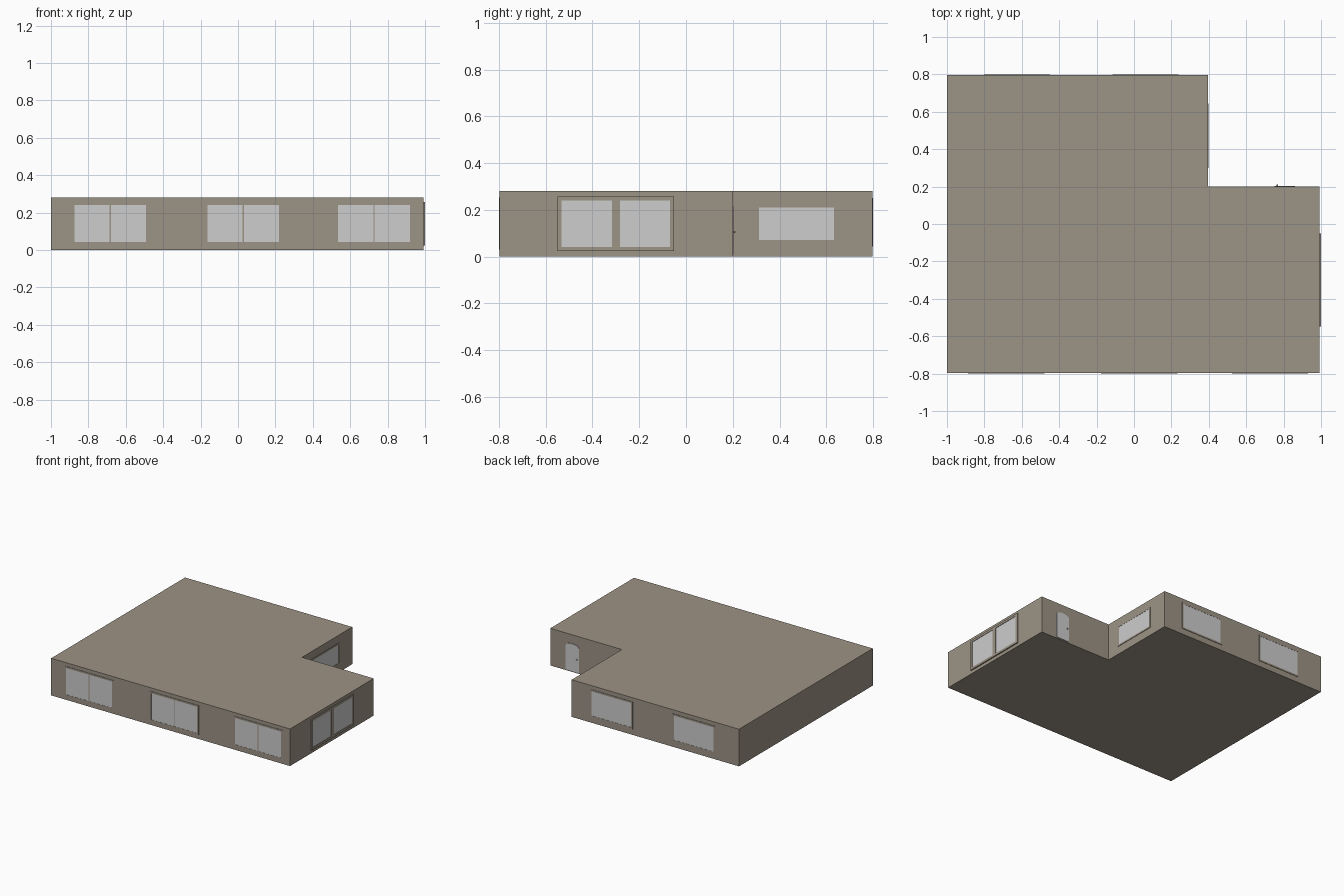
import bpy, bmesh, math
from mathutils import Vector

if "Cube" in bpy.data.objects:
    bpy.data.objects.remove(bpy.data.objects["Cube"])


def material(name, rgb):
    m = bpy.data.materials.new(name)
    m.diffuse_color = (*rgb, 1)
    m.use_nodes = True
    m.node_tree.nodes["Principled BSDF"].inputs["Base Color"].default_value = m.diffuse_color
    return m


WALL = material("taupe_wall", (0.335, 0.292, 0.235))
GLASS = material("light_grey_panel", (0.61, 0.61, 0.61))

X0, X1, Y0, Y1 = -1.0, 0.992, -0.797, 0.797
NX, NY, H = 0.395, 0.2, 0.28


def prism(name, points, offset, mat):
    """Extrude a closed outline along an offset vector."""
    bm = bmesh.new()
    face = bm.faces.new([bm.verts.new(p) for p in points])
    ext = bmesh.ops.extrude_face_region(bm, geom=[face])
    verts = [g for g in ext["geom"] if isinstance(g, bmesh.types.BMVert)]
    bmesh.ops.translate(bm, vec=offset, verts=verts)
    bmesh.ops.recalc_face_normals(bm, faces=bm.faces[:])
    me = bpy.data.meshes.new(name)
    bm.to_mesh(me)
    bm.free()
    me.materials.append(mat)
    ob = bpy.data.objects.new(name, me)
    bpy.context.collection.objects.link(ob)
    return ob


def on_wall(name, axis, wall, sign, outline, depth, mat):
    """Plate standing out from a wall; outline is (along, z)."""
    if axis == "y":
        pts, off = [(u, wall, z) for u, z in outline], (0, sign * depth, 0)
    else:
        pts, off = [(wall, u, z) for u, z in outline], (sign * depth, 0, 0)
    return prism(name, pts, Vector(off), mat)


def rect(u0, u1, z0, z1):
    return [(u0, z0), (u1, z0), (u1, z1), (u0, z1)]


def window(name, axis, wall, sign, panes, z0, z1, depth, b=0.012):
    """Frame bars and posts around slightly recessed panes."""
    a, c = panes[0][0], panes[-1][1]
    bars = [rect(a - b, c + b, z0 - b, z0), rect(a - b, c + b, z1, z1 + b)]
    edges = [a - b] + [e for p in panes for e in p] + [c + b]
    bars += [rect(edges[i], edges[i + 1], z0, z1) for i in range(0, len(edges), 2)]
    for bar in bars:
        on_wall(name + "_frame", axis, wall, sign, bar, depth, WALL)
    for p in panes:
        on_wall(name + "_pane", axis, wall, sign, rect(*p, z0, z1), depth * 0.6, GLASS)


# L-shaped building body
prism("house_body", [(X0, Y0, 0), (X1, Y0, 0), (X1, NY, 0), (NX, NY, 0),
                     (NX, Y1, 0), (X0, Y1, 0)], Vector((0, 0, H)), WALL)

# Three double windows on the front
for x in (-0.683, 0.028, 0.727):
    window("front_window", "y", Y0, -1, [(x - 0.192, x - 0.003), (x + 0.003, x + 0.192)],
           0.042, 0.241, 0.003)

# Double window on the right side
window("side_window", "x", X1, 1, [(-0.532, -0.316), (-0.282, -0.068)],
       0.042, 0.241, 0.008, 0.017)

# Wide windows on the back and in the notch
for x in (0.062, -0.625):
    window("back_window", "y", Y1, 1, [(x - 0.165, x + 0.165)], 0.055, 0.238, 0.003)
window("notch_window", "x", NX, 1, [(0.312, 0.632)], 0.072, 0.21, 0.003)

# Door with rounded top in the notch
cx, w, spring, rise = 0.806, 0.055, 0.19, 0.024
door = [(cx - w, 0.008), (cx + w, 0.008)]
door += [(cx + w * math.cos(math.pi * i / 10), spring + rise * math.sin(math.pi * i / 10))
         for i in range(11)]
on_wall("door", "y", NY, 1, door, 0.004, GLASS)

# Door knob
bpy.ops.mesh.primitive_uv_sphere_add(segments=12, ring_count=8, radius=0.005,
                                     location=(cx - 0.04, NY + 0.006, 0.105))
knob = bpy.context.object
knob.name = "door_knob"
knob.data.materials.append(WALL)
bpy.ops.object.shade_smooth_by_angle()
